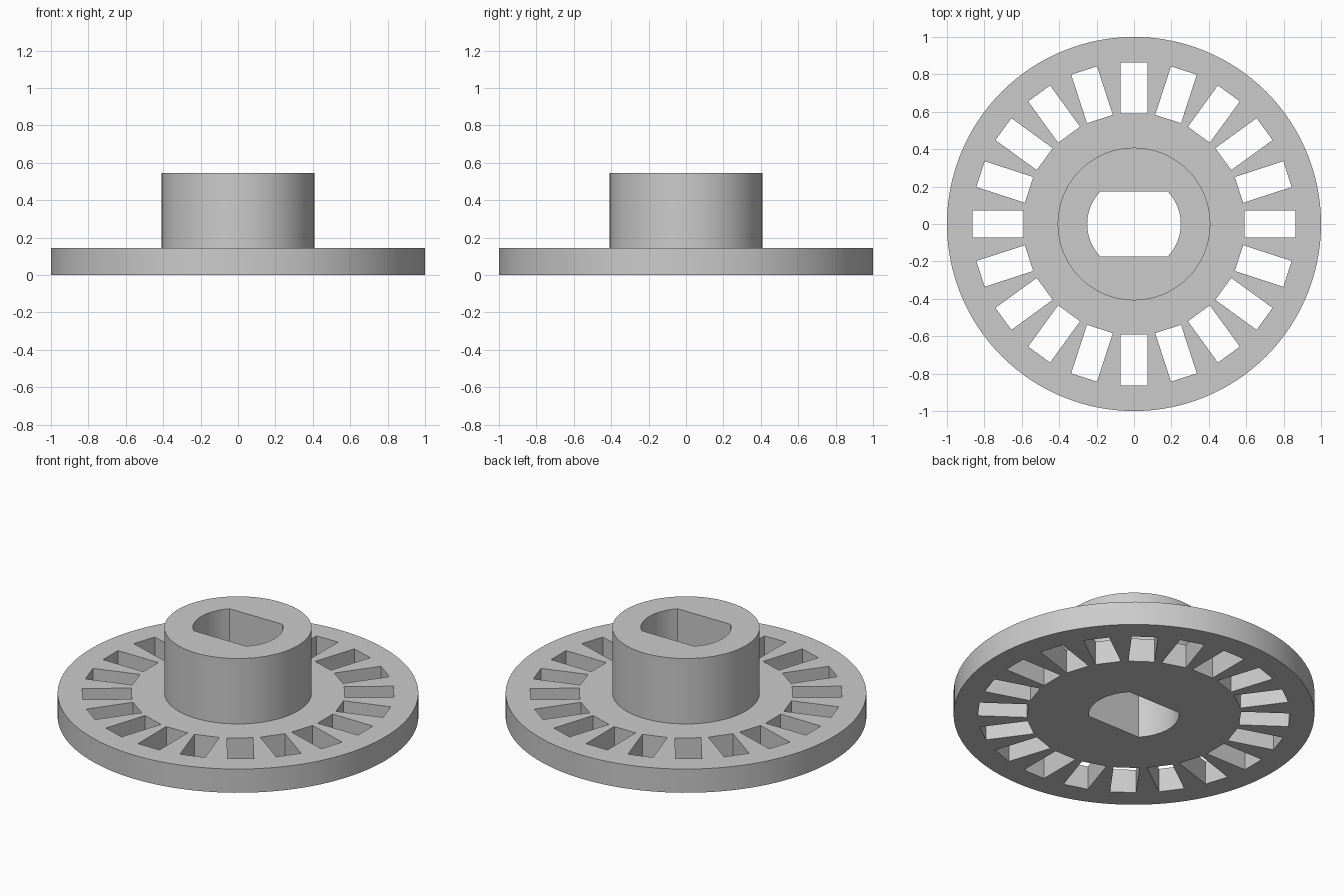
import bpy, bmesh
from math import asin, cos, sin, pi, radians
from mathutils import Matrix, Vector

DISC_R, DISC_H = 1.0, 0.145
HUB_R, TOP = 0.408, 0.545
BORE_R, FLAT_Y = 0.25, 0.175
SLOT_IN, SLOT_OUT, SLOT_W, SLOTS = 0.59, 0.863, 0.145, 20
SEGMENTS = 128

if "Cube" in bpy.data.objects:
    bpy.data.objects.remove(bpy.data.objects["Cube"])


def to_object(bm, name):
    bmesh.ops.recalc_face_normals(bm, faces=bm.faces)
    mesh = bpy.data.meshes.new(name)
    bm.to_mesh(mesh)
    bm.free()
    obj = bpy.data.objects.new(name, mesh)
    bpy.context.collection.objects.link(obj)
    return obj


def prism(bm, outline, z0, z1):
    """Closed vertical prism over a flat outline."""
    face = bm.faces.new([bm.verts.new((x, y, z0)) for x, y in outline])
    top = bmesh.ops.extrude_face_region(bm, geom=[face], use_keep_orig=True)["geom"]
    verts = [g for g in top if isinstance(g, bmesh.types.BMVert)]
    bmesh.ops.translate(bm, verts=verts, vec=(0, 0, z1 - z0))


# Disc with raised hub: one stepped profile turned about z
bm = bmesh.new()
profile = [(0, 0), (DISC_R, 0), (DISC_R, DISC_H), (HUB_R, DISC_H), (HUB_R, TOP), (0, TOP)]
verts = [bm.verts.new((r, 0, z)) for r, z in profile]
edges = [bm.edges.new(pair) for pair in zip(verts, verts[1:])]
bmesh.ops.spin(bm, geom=verts + edges, cent=(0, 0, 0), axis=(0, 0, 1),
               angle=2 * pi, steps=SEGMENTS)
bmesh.ops.remove_doubles(bm, verts=bm.verts, dist=1e-5)
# Merge the pie slices into flat round caps
bmesh.ops.dissolve_limit(bm, angle_limit=radians(0.5), verts=bm.verts, edges=bm.edges)
wheel = to_object(bm, "slotted_wheel")

# Cutter: ring of radial slots and a double-flat shaft bore
bm = bmesh.new()
w = SLOT_W / 2
corners = [(SLOT_IN, -w), (SLOT_OUT, -w), (SLOT_OUT, w), (SLOT_IN, w)]
for i in range(SLOTS):
    turn = Matrix.Rotation(2 * pi * i / SLOTS, 2)
    prism(bm, [turn @ Vector(corner) for corner in corners], -0.1, DISC_H + 0.1)
a = asin(FLAT_Y / BORE_R)
arc = [-a + 2 * a * i / 24 for i in range(25)]
bore = [(BORE_R * cos(t + s), BORE_R * sin(t + s)) for s in (0, pi) for t in arc]
prism(bm, bore, -0.1, TOP + 0.1)
cutter = to_object(bm, "slot_and_bore_cutter")
cutter.hide_render = True

cut = wheel.modifiers.new("slots_and_bore", "BOOLEAN")
cut.operation, cut.solver, cut.object = "DIFFERENCE", "EXACT", cutter
bpy.ops.object.select_all(action="DESELECT")
wheel.select_set(True)
bpy.context.view_layer.objects.active = wheel
bpy.ops.object.modifier_apply(modifier=cut.name)
bpy.data.objects.remove(cutter)

# Plain grey finish
grey = bpy.data.materials.new("light_grey")
grey.use_nodes = True
grey.diffuse_color = (0.6, 0.6, 0.6, 1)
grey.node_tree.nodes["Principled BSDF"].inputs["Base Color"].default_value = (0.6, 0.6, 0.6, 1)
wheel.data.materials.clear()
wheel.data.materials.append(grey)
bpy.ops.object.shade_smooth_by_angle(angle=radians(30))
